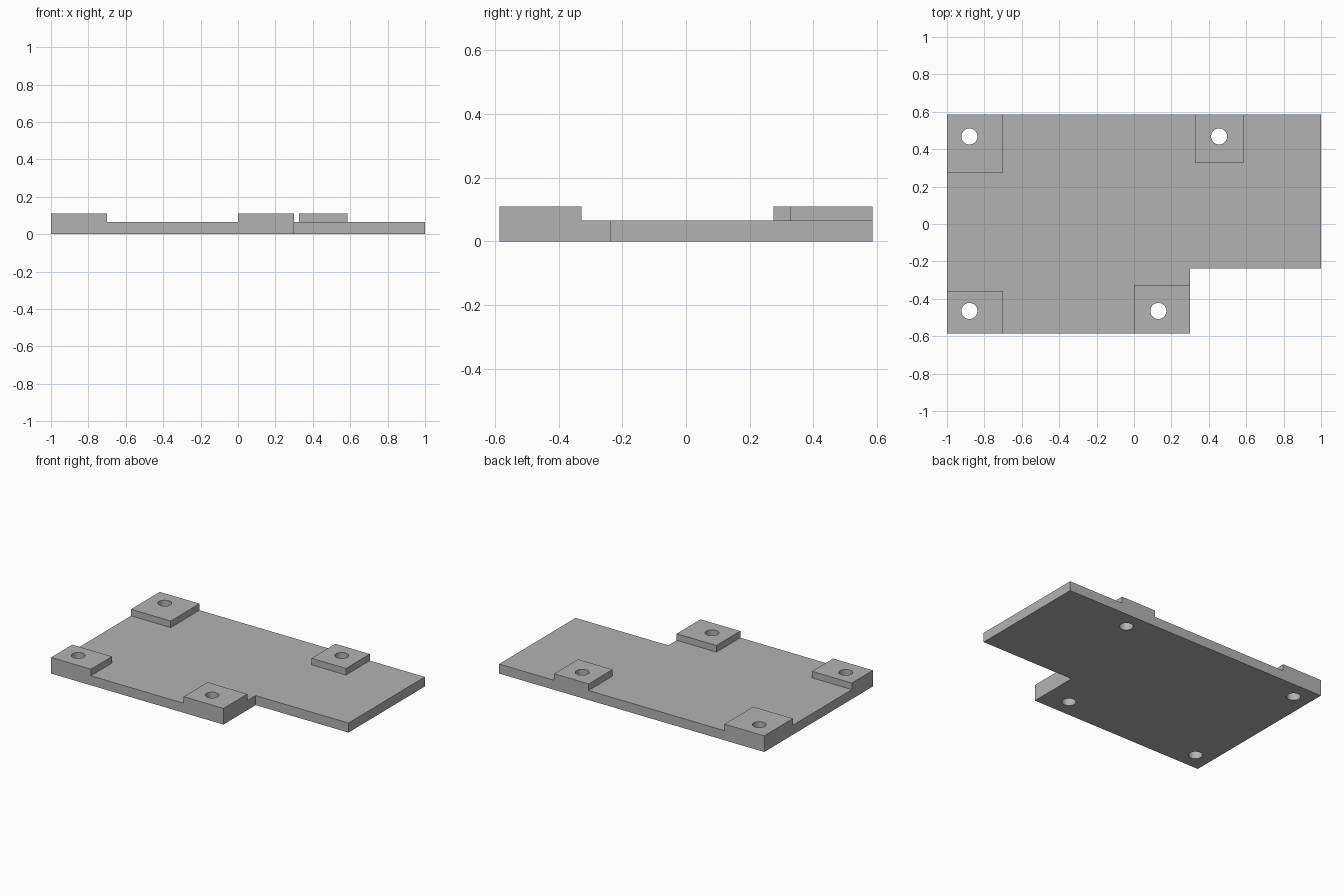
import bpy
import bmesh

if "Cube" in bpy.data.objects:
    bpy.data.objects.remove(bpy.data.objects["Cube"], do_unlink=True)

PLATE_TOP, PAD_TOP = 0.065, 0.11
HOLE_RADIUS = 0.043

grey = bpy.data.materials.new("plain_grey")
grey.use_nodes = True
colour = (0.45, 0.45, 0.45, 1)
grey.diffuse_color = colour
grey.node_tree.nodes["Principled BSDF"].inputs["Base Color"].default_value = colour


def prism(name, outline, z0, z1):
    """Extrude a flat outline from z0 up to z1."""
    bm = bmesh.new()
    face = bm.faces.new([bm.verts.new((x, y, z0)) for x, y in outline])
    top = bmesh.ops.extrude_face_region(bm, geom=[face])["geom"]
    for v in top:
        if isinstance(v, bmesh.types.BMVert):
            v.co.z = z1
    bmesh.ops.recalc_face_normals(bm, faces=bm.faces)
    mesh = bpy.data.meshes.new(name)
    bm.to_mesh(mesh)
    bm.free()
    mesh.materials.append(grey)
    obj = bpy.data.objects.new(name, mesh)
    bpy.context.collection.objects.link(obj)
    return obj


def combine(target, tool, operation):
    """Apply a boolean and discard the tool."""
    bpy.ops.object.select_all(action="DESELECT")
    bpy.context.view_layer.objects.active = target
    target.select_set(True)
    mod = target.modifiers.new(operation.lower(), "BOOLEAN")
    mod.operation = operation
    mod.solver = "EXACT"
    mod.object = tool
    bpy.ops.object.modifier_apply(modifier=mod.name)
    bpy.data.objects.remove(tool, do_unlink=True)


# Base plate with a notched front left corner
plate = prism("mounting_plate", [(-1, -0.585), (0.3, -0.585), (0.3, -0.238),
                                 (1, -0.238), (1, 0.585), (-1, 0.585)], 0, PLATE_TOP)

# Raised mounting pads: x range, y range, hole centre
pads = [
    ((-1, -0.7), (0.275, 0.585), (-0.88, 0.468)),
    ((0.325, 0.585), (0.328, 0.585), (0.455, 0.468)),
    ((-1, -0.7), (-0.585, -0.358), (-0.88, -0.465)),
    ((0, 0.3), (-0.585, -0.328), (0.13, -0.465)),
]
for (x0, x1), (y0, y1), _ in pads:
    pad = prism("pad", [(x0, y0), (x1, y0), (x1, y1), (x0, y1)], 0, PAD_TOP)
    combine(plate, pad, "UNION")

# Screw holes through pads and plate
for _, _, (x, y) in pads:
    bpy.ops.mesh.primitive_cylinder_add(vertices=48, radius=HOLE_RADIUS, depth=1,
                                        location=(x, y, 0))
    cutter = bpy.context.object
    cutter.data.materials.append(grey)
    combine(plate, cutter, "DIFFERENCE")

# Flat faces with smooth hole walls
bpy.context.view_layer.objects.active = plate
plate.select_set(True)
bpy.ops.object.shade_smooth_by_angle()
